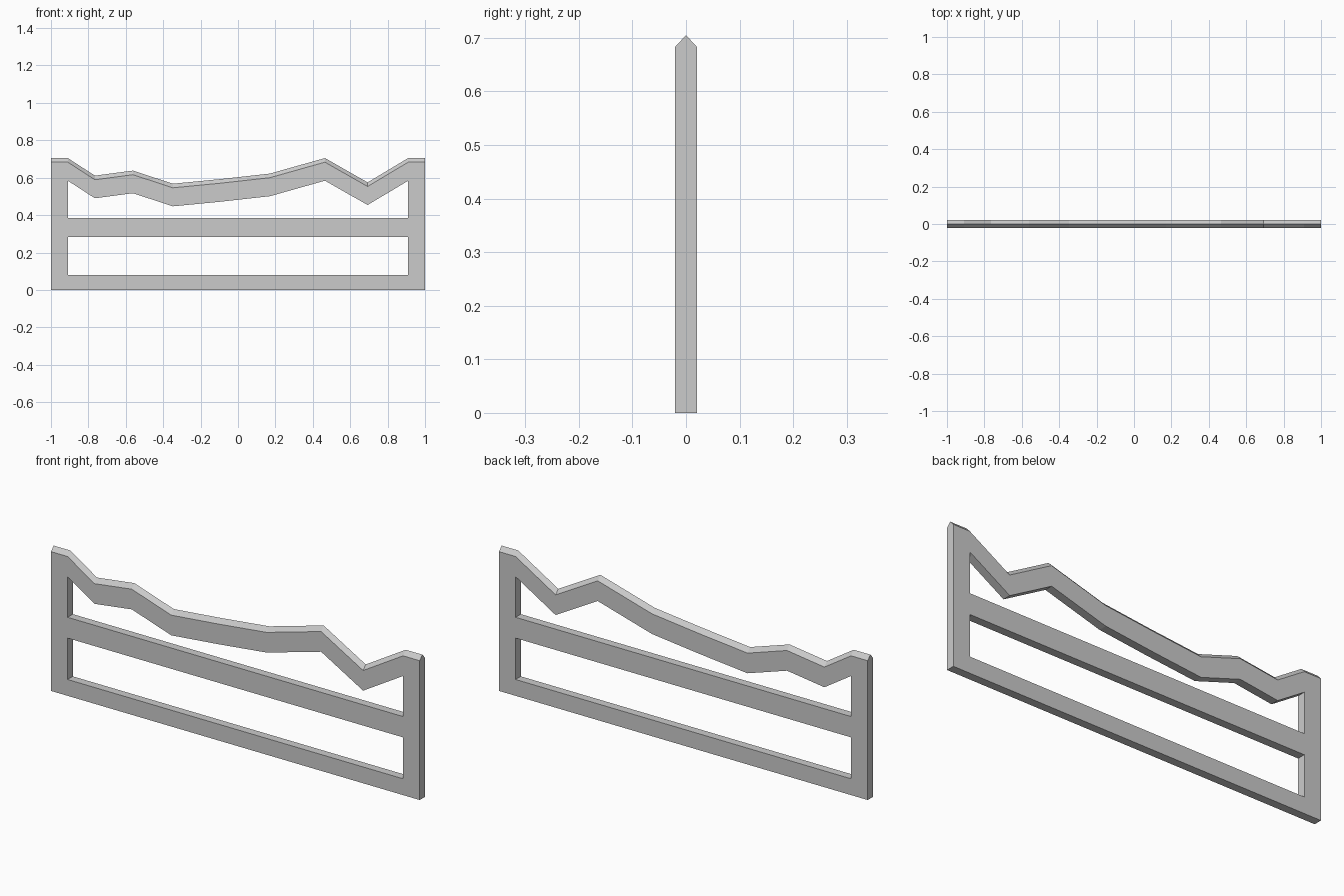
import bpy, bmesh
from mathutils import Vector
from mathutils.geometry import tessellate_polygon

if "Cube" in bpy.data.objects:
    bpy.data.objects.remove(bpy.data.objects["Cube"])

HALF = 0.0203      # half thickness
BEVEL = 0.022      # height of the pointed top edge
DEPTH = 0.121      # ridge to underside of the wavy top rail
POST = 0.91        # inner face of the end posts

# Ridge line of the wavy top rail, left to right (x, z)
ridge = [(-1, .705), (-POST, .705), (-.765, .611), (-.562, .638), (-.348, .568),
         (-.09, .593), (.17, .622), (.465, .705), (.693, .575), (POST, .705), (1, .705)]
shoulder = [(x, z - BEVEL) for x, z in ridge]
underside = [(x, z - DEPTH) for x, z in ridge[1:-1]]

# Flat outline with two openings
outer = [(-1, 0), (1, 0)] + shoulder[::-1]
upper_opening = [(-POST, .385), (POST, .385)] + underside[::-1]
lower_opening = [(-POST, .08), (POST, .08), (POST, .283), (-POST, .283)]
loops = [outer, upper_opening, lower_opening]

bm = bmesh.new()


def add_verts(points, y):
    return [bm.verts.new((x, y, z)) for x, z in points]


# Front and back faces
front = [add_verts(l, -HALF) for l in loops]
back = [add_verts(l, HALF) for l in loops]
tris = tessellate_polygon([[Vector((x, z, 0)) for x, z in l] for l in loops])
for side in (front, back):
    flat = [v for l in side for v in l]
    for t in tris:
        bm.faces.new([flat[i] for i in t])

# Inner walls of the openings
for f, b in zip(front[1:], back[1:]):
    for i in range(len(f)):
        j = (i + 1) % len(f)
        bm.faces.new((f[i], f[j], b[j], b[i]))

# Underside, pointed top edge and ends
f, b = front[0], back[0]
top = add_verts(ridge[::-1], 0)
bm.faces.new((f[0], f[1], b[1], b[0]))
for i in range(len(top) - 1):
    for s in (f, b):
        bm.faces.new((s[i + 2], s[i + 3], top[i + 1], top[i]))
bm.faces.new((f[1], b[1], b[2], top[0], f[2]))
bm.faces.new((f[0], b[0], b[-1], top[-1], f[-1]))

bmesh.ops.recalc_face_normals(bm, faces=bm.faces)
mesh = bpy.data.meshes.new("headboard_frame")
bm.to_mesh(mesh)
bm.free()
bpy.context.collection.objects.link(bpy.data.objects.new("headboard_frame", mesh))
